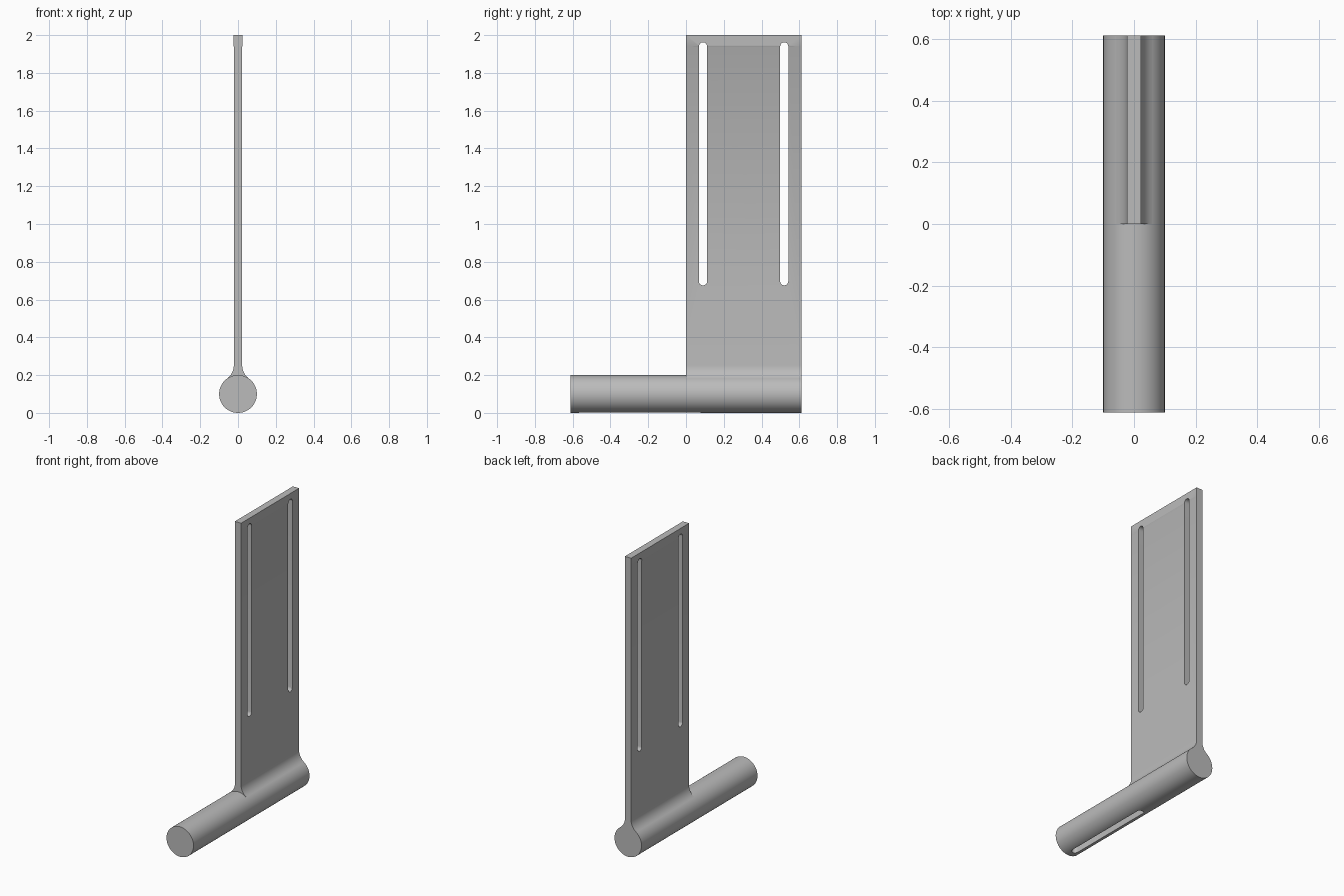
import bpy, bmesh, math
from mathutils import Vector

if "Cube" in bpy.data.objects:
    bpy.data.objects.remove(bpy.data.objects["Cube"], do_unlink=True)

R = 0.1            # rod radius, also its centre height
L = 0.612          # half length along y
T = 0.022          # half thickness of the plate
FILLET = 0.09      # radius of the blend between plate and rod
SLOT = 0.0215      # half width of the slots

grey = bpy.data.materials.new("plain grey")
grey.use_nodes = True
COLOUR = (0.5, 0.5, 0.5, 1)
grey.diffuse_color = COLOUR
grey.node_tree.nodes["Principled BSDF"].inputs["Base Color"].default_value = COLOUR


def prism(name, outline, sweep):
    """Solid made by sweeping a closed 3D outline along a vector."""
    bm = bmesh.new()
    face = bm.faces.new([bm.verts.new(p) for p in outline])
    swept = bmesh.ops.extrude_face_region(bm, geom=[face])["geom"]
    moved = [v for v in swept if isinstance(v, bmesh.types.BMVert)]
    bmesh.ops.translate(bm, verts=moved, vec=Vector(sweep))
    bmesh.ops.recalc_face_normals(bm, faces=bm.faces)
    mesh = bpy.data.meshes.new(name)
    bm.to_mesh(mesh)
    bm.free()
    mesh.materials.append(grey)
    obj = bpy.data.objects.new(name, mesh)
    bpy.context.collection.objects.link(obj)
    return obj


def arc(cx, cy, r, start, end, steps):
    angles = [start + (end - start) * i / steps for i in range(steps + 1)]
    return [(cx + r * math.cos(a), cy + r * math.sin(a)) for a in angles]


def stadium(u, v0, v1, r):
    """Round-ended slot outline running from v0 to v1."""
    return (arc(u, v1 - r, r, 0, math.pi, 10)
            + arc(u, v0 + r, r, math.pi, 2 * math.pi, 10))


def activate(obj):
    bpy.ops.object.select_all(action='DESELECT')
    obj.select_set(True)
    bpy.context.view_layer.objects.active = obj


def cut(obj, cutter):
    cutter.hide_render = True
    mod = obj.modifiers.new("slot", 'BOOLEAN')
    mod.operation = 'DIFFERENCE'
    mod.solver = 'EXACT'
    mod.object = cutter
    activate(obj)
    bpy.ops.object.modifier_apply(modifier=mod.name)
    bpy.data.objects.remove(cutter, do_unlink=True)


# Round rod with a groove along its underside
circle = arc(0, R, R, 0, 2 * math.pi, 48)[:-1]
rod = prism("rod", [(x, -L, z) for x, z in circle], (0, 2 * L, 0))
groove = stadium(0, -0.57, 0.08, SLOT)
cut(rod, prism("groove_cutter", [(x, y, -0.05) for x, y in groove], (0, 0, 0.15)))

# Upright plate, flaring tangentially into the rod
lean = math.acos((T + FILLET) / (R + FILLET))
centre_z = R + (R + FILLET) * math.sin(lean)
side = arc(T + FILLET, centre_z, FILLET, math.pi + lean, math.pi, 10)
side += [(T, 1.94), (T + 0.001, 1.942), (T + 0.001, 2.0)]
seat = arc(0, R, R, math.pi - lean, lean, 12)[1:-1]
profile = side + [(-x, z) for x, z in reversed(side)] + seat
plate = prism("slotted_plate", [(x, 0, z) for x, z in profile], (0, L, 0))
for y in (0.09, 0.52):
    slot = stadium(y, 0.675, 1.962, SLOT)
    cut(plate, prism("slot_cutter", [(-0.1, u, z) for u, z in slot], (0.2, 0, 0)))

for obj in (rod, plate):
    activate(obj)
    bpy.ops.object.shade_smooth_by_angle(angle=math.radians(30))
